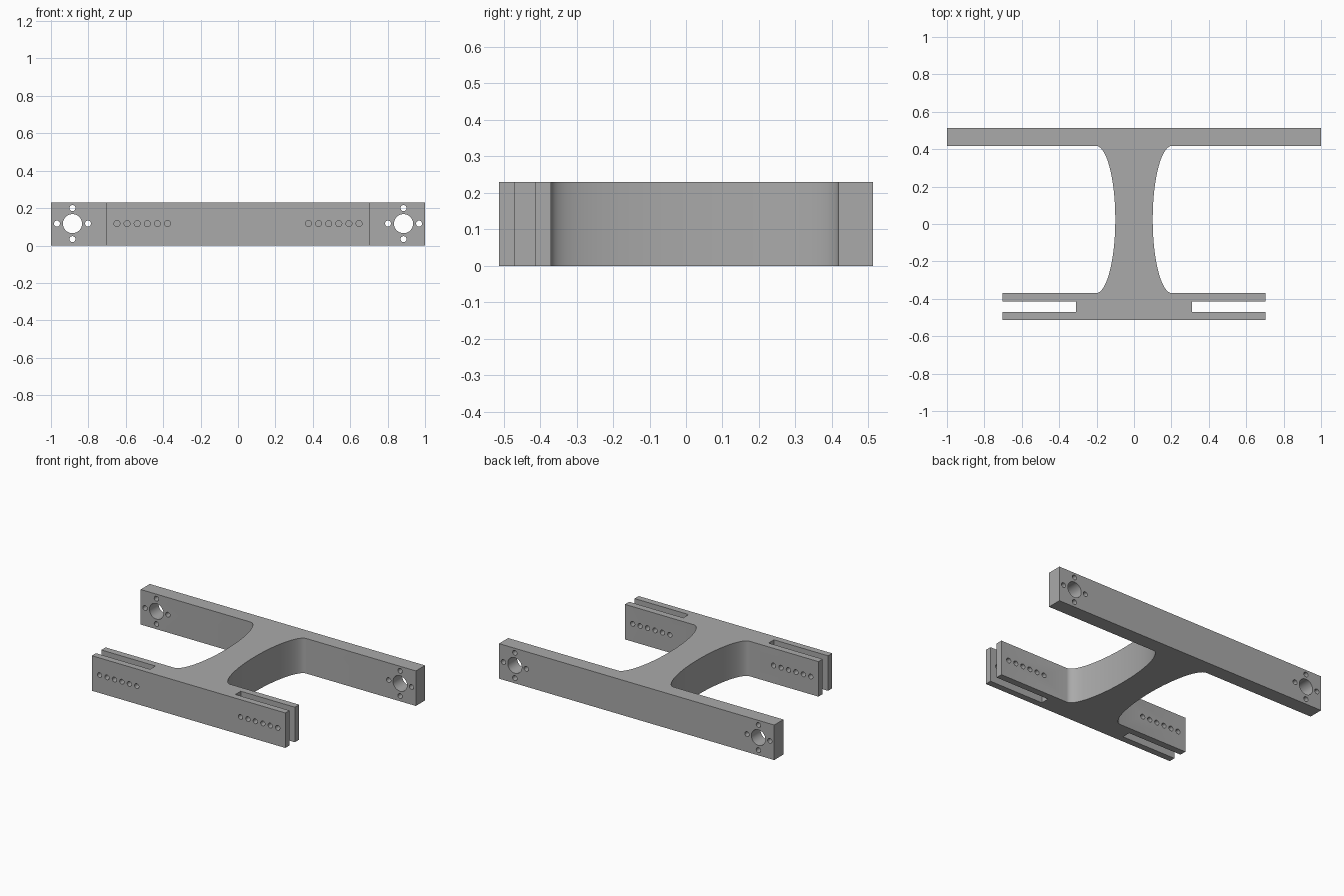
import bpy, bmesh, math
from mathutils import Matrix, Vector

cube = bpy.data.objects.get("Cube")
if cube:
    bpy.data.objects.remove(cube, do_unlink=True)

HEIGHT = 0.23
BACK, BAR_FRONT = 0.5125, 0.4175          # rear bar
FORK_BACK, FORK_FRONT = -0.37, -0.5125    # slotted front bar
SLOT_BACK, SLOT_FRONT, SLOT_X = -0.414, -0.47, 0.31
ARM_X, WAIST, FLARE = 0.703, 0.1, 0.203
HOLE_Z = 0.117

grey = bpy.data.materials.new("plain grey")
grey.use_nodes = True
colour = (0.4, 0.4, 0.4, 1)
grey.diffuse_color = colour
grey.node_tree.nodes["Principled BSDF"].inputs["Base Color"].default_value = colour


def finish(bm, name):
    bmesh.ops.recalc_face_normals(bm, faces=bm.faces)
    mesh = bpy.data.meshes.new(name)
    bm.to_mesh(mesh)
    bm.free()
    mesh.materials.append(grey)
    obj = bpy.data.objects.new(name, mesh)
    bpy.context.collection.objects.link(obj)
    return obj


# Right half of the outline, back to front, with an elliptical waist
half = [(1, BACK), (1, BAR_FRONT)]
mid, reach = (BAR_FRONT + FORK_BACK) / 2, (BAR_FRONT - FORK_BACK) / 2
steps = 40
for i in range(steps + 1):
    a = math.pi * i / steps
    half.append((FLARE - (FLARE - WAIST) * math.sin(a), mid + reach * math.cos(a)))
half += [(ARM_X, FORK_BACK), (ARM_X, SLOT_BACK), (SLOT_X, SLOT_BACK),
         (SLOT_X, SLOT_FRONT), (ARM_X, SLOT_FRONT), (ARM_X, FORK_FRONT)]
outline = half + [(-x, y) for x, y in reversed(half)]

# Frame body
bm = bmesh.new()
face = bm.faces.new([bm.verts.new((x, y, 0)) for x, y in outline])
ext = bmesh.ops.extrude_face_region(bm, geom=[face])
bmesh.ops.translate(bm, vec=(0, 0, HEIGHT),
                    verts=[g for g in ext["geom"] if isinstance(g, bmesh.types.BMVert)])
frame = finish(bm, "mounting_frame")

# Hole cutters
bm = bmesh.new()


def drill(x, y, z, radius, segments):
    bmesh.ops.create_cone(
        bm, cap_ends=True, segments=segments, radius1=radius, radius2=radius, depth=0.25,
        matrix=Matrix.Translation(Vector((x, y, z))) @ Matrix.Rotation(math.pi / 2, 4, "X"))


for side in (-1, 1):
    # Motor mount: shaft hole and four screw holes
    x, y = side * 0.885, (BACK + BAR_FRONT) / 2
    drill(x, y, HOLE_Z, 0.051, 48)
    for dx, dz in ((1, 0), (-1, 0), (0, 1), (0, -1)):
        drill(x + dx * 0.083, y, HOLE_Z + dz * 0.083, 0.016, 24)
    # Row of adjustment holes through both prongs
    for i in range(6):
        drill(side * (0.377 + 0.054 * i), (FORK_BACK + FORK_FRONT) / 2, HOLE_Z, 0.016, 24)
cutter = finish(bm, "hole_cutter")
cutter.hide_render = True

mod = frame.modifiers.new("holes", "BOOLEAN")
mod.operation = "DIFFERENCE"
mod.solver = "EXACT"
mod.object = cutter
for o in bpy.context.selected_objects:
    o.select_set(False)
bpy.context.view_layer.objects.active = frame
frame.select_set(True)
bpy.ops.object.modifier_apply(modifier=mod.name)
bpy.data.objects.remove(cutter, do_unlink=True)
bpy.ops.object.shade_smooth_by_angle(angle=math.radians(30))
